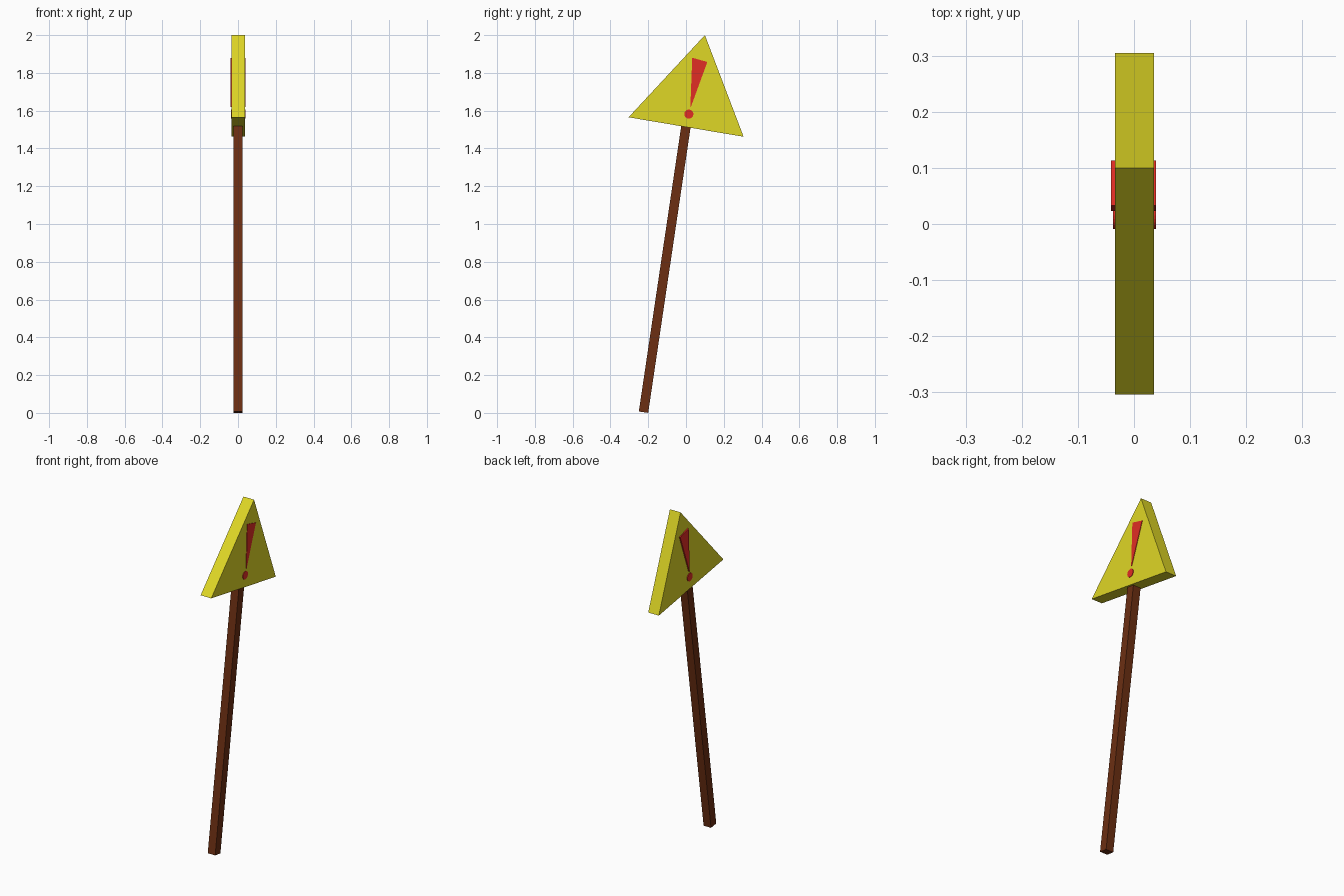
import bpy
import bmesh
import math
from mathutils import Vector

cube = bpy.data.objects.get("Cube")
if cube:
    bpy.data.objects.remove(cube, do_unlink=True)


def make_material(name, rgb):
    mat = bpy.data.materials.new(name)
    mat.use_nodes = True
    color = (*rgb, 1.0)
    mat.diffuse_color = color
    mat.node_tree.nodes["Principled BSDF"].inputs["Base Color"].default_value = color
    return mat


yellow = make_material("sign yellow", (0.74, 0.68, 0.019))
red = make_material("warning red", (0.75, 0.026, 0.018))
brown = make_material("wood brown", (0.15, 0.028, 0.006))


def side_prism(name, outline, x0, x1, mat):
    """Extrude a (y, z) outline along x."""
    bm = bmesh.new()
    face = bm.faces.new([bm.verts.new((x0, y, z)) for y, z in outline])
    moved = bmesh.ops.extrude_face_region(bm, geom=[face])["geom"]
    verts = [v for v in moved if isinstance(v, bmesh.types.BMVert)]
    bmesh.ops.translate(bm, verts=verts, vec=(x1 - x0, 0, 0))
    bmesh.ops.recalc_face_normals(bm, faces=bm.faces)
    mesh = bpy.data.meshes.new(name)
    bm.to_mesh(mesh)
    bm.free()
    mesh.materials.append(mat)
    obj = bpy.data.objects.new(name, mesh)
    bpy.context.collection.objects.link(obj)
    return obj


# Leaning square post
foot, head = Vector((-0.225, 0.0037)), Vector((0.001, 1.525))
along = (head - foot).normalized()
across = Vector((along.y, -along.x)) * 0.025
side_prism("post", [foot - across, foot + across, head + across, head - across],
           -0.025, 0.024, brown)

# Triangular board
side_prism("sign_board", [(-0.304, 1.565), (0.305, 1.462), (0.1, 2.0)],
           -0.034, 0.036, yellow)

# Raised warning mark on both faces of the board
bar = [(0.033, 1.88), (0.113, 1.858), (0.026, 1.62), (0.023, 1.62)]
dot = [(0.015 + 0.024 * math.cos(a), 1.582 + 0.024 * math.sin(a))
       for a in (math.tau * i / 24 for i in range(24))]
side_prism("left_mark_bar", bar, 0.034, 0.039, red)
side_prism("left_mark_dot", dot, 0.034, 0.039, red)
side_prism("right_mark_bar", bar, -0.041, -0.033, red)
side_prism("right_mark_dot", dot, -0.0375, -0.033, red)
